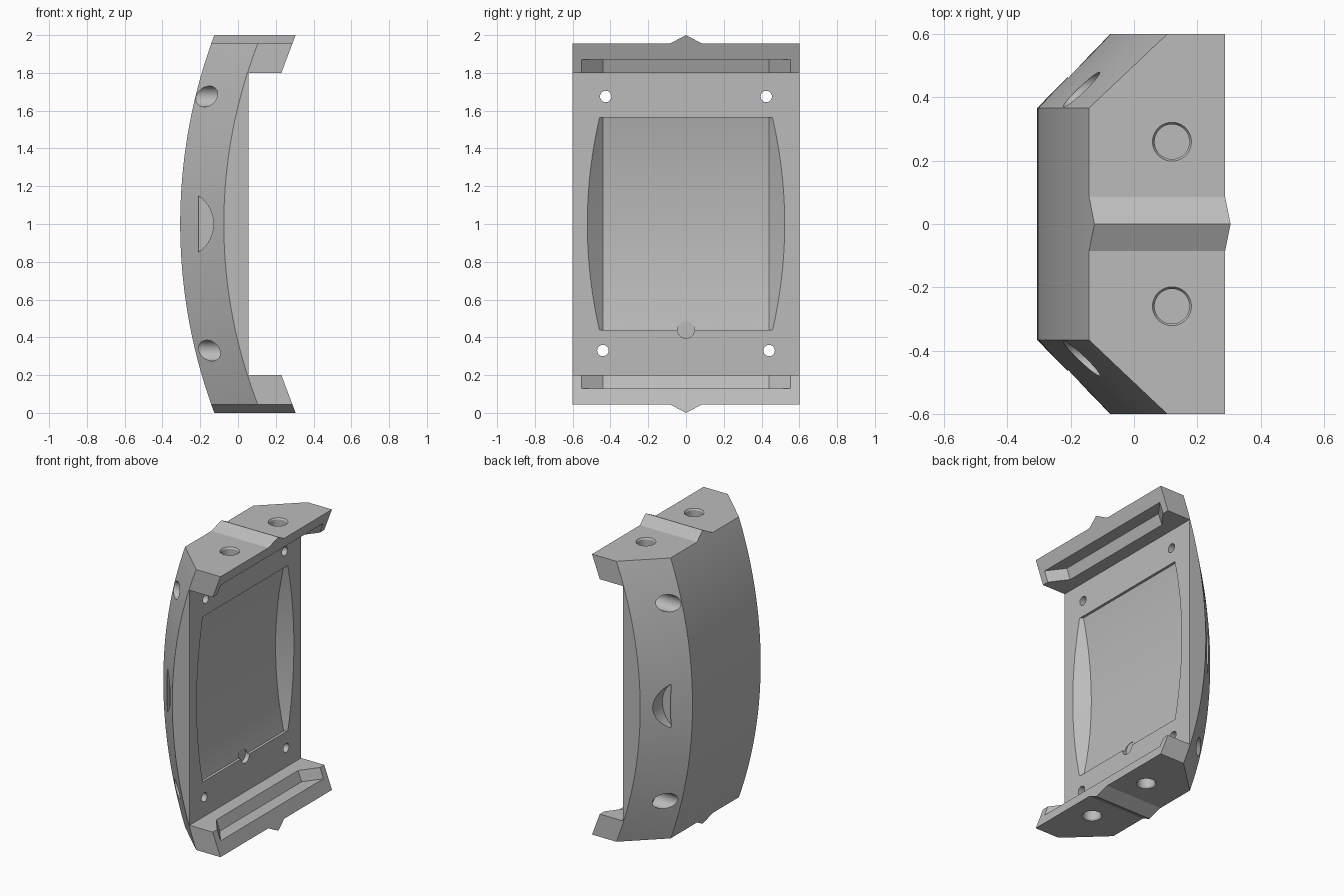
import bpy, bmesh
from math import sin, cos, pi, radians

if "Cube" in bpy.data.objects:
    bpy.data.objects.remove(bpy.data.objects["Cube"], do_unlink=True)

AXIS_X, MID_Z, SLOPE = 2.55, 1.0, 0.375   # centre of the curved front, rake of the end lips


def loft(name, rings):
    """Solid through equal-length rings of points, capped at both ends."""
    bm = bmesh.new()
    rows = [[bm.verts.new(p) for p in ring] for ring in rings]
    n = len(rows[0])
    for a, b in zip(rows, rows[1:]):
        for i in range(n):
            j = (i + 1) % n
            bm.faces.new((a[i], a[j], b[j], b[i]))
    bm.faces.new(rows[0])
    bm.faces.new(rows[-1])
    bmesh.ops.recalc_face_normals(bm, faces=bm.faces)
    mesh = bpy.data.meshes.new(name)
    bm.to_mesh(mesh)
    bm.free()
    ob = bpy.data.objects.new(name, mesh)
    bpy.context.collection.objects.link(ob)
    return ob


def sweep(name, section, steps=72):
    """Swing a (radius, y) section about the axis of the curved front."""
    angles = [radians(-28 + 56 * i / steps) for i in range(steps + 1)]
    return loft(name, [[(AXIS_X - r * cos(a), y, MID_Z + r * sin(a)) for r, y in section]
                       for a in angles])


def rod(name, axis, ends, centre, radii, sides=40):
    """Round rod along x or z, tapered when its two radii differ."""
    rings = []
    for e, r in zip(ends, radii):
        circle = [(centre[0] + r * cos(2 * pi * i / sides),
                   centre[1] + r * sin(2 * pi * i / sides)) for i in range(sides)]
        rings.append([(e, u, v) if axis == "x" else (u, v, e) for u, v in circle])
    return loft(name, rings)


def combine(target, tool, operation="DIFFERENCE"):
    """Apply a boolean and discard the tool."""
    mod = target.modifiers.new("cut", "BOOLEAN")
    mod.operation, mod.object, mod.solver = operation, tool, "EXACT"
    bpy.context.view_layer.update()
    result = bpy.data.meshes.new_from_object(
        target.evaluated_get(bpy.context.evaluated_depsgraph_get()))
    target.modifiers.clear()
    target.data = result
    bpy.data.objects.remove(tool, do_unlink=True)


def mirrored(points):
    """Complete a half outline by mirroring the first coordinate."""
    return points + [(-a, b) for a, b in reversed(points)]


# Curved shell with bevelled sides
half = [(0.6, 2.2), (0.6, 2.625), (0.367, 2.856)]
frame = sweep("curved_frame", [(r, y) for y, r in mirrored(half)])

# Side outline: flat back between two raked end lips
lower = [(-0.6, -0.1), (0.23 + SLOPE * 0.3, -0.1), (0.23, 0.2), (0.055, 0.2)]
outline = lower + [(x, 2 - z) for x, z in reversed(lower)]
combine(frame, loft("side_outline", [[(x, y, z) for x, z in outline] for y in (-0.7, 0.7)]),
        "INTERSECT")

# End outline: flat ends, each with a central ridge
ends = [(0.7, 0.045), (0.085, 0.045), (0, 0), (-0.085, 0.045), (-0.7, 0.045)]
outline = ends + [(y, 2 - z) for y, z in reversed(ends)]
combine(frame, loft("end_outline", [[(x, y, z) for y, z in outline] for x in (-0.7, 0.7)]),
        "INTERSECT")

# Shallow curved recess in the back
recess = sweep("recess", [(r, y) for y, r in mirrored([(0.75, 2.275), (0.44, 2.575)])])
bounds = [(-0.9, 0.44), (0.9, 0.44), (0.9, 1.565), (-0.9, 1.565)]
combine(recess, loft("recess_bounds", [[(x, y, z) for y, z in bounds] for x in (-0.5, 0.5)]),
        "INTERSECT")
combine(frame, recess)
combine(frame, rod("cable_notch", "x", (0.025, 0.2), (0, 0.44), (0.045, 0.045)))

for end in (0, 1):
    place = lambda z: 2 - z if end else z

    # Slot with slanted ends in each lip
    plan = [(0.145, 0.44), (0.235, 0.56), (0.5, 0.56)]
    plan = plan + [(x, -y) for x, y in reversed(plan)]
    combine(frame, loft("lip_slot", [[(x + SLOPE * (0.2 - z), y, place(z)) for x, y in plan]
                                     for z in (0.13, 0.3)]))

    for side in (-1, 1):
        # Sockets in the end faces, with a tapered mouth
        for name, depths, radii in (("socket", (0.0, 0.115), (0.055, 0.055)),
                                    ("socket_mouth", (0.035, 0.055), (0.068, 0.055))):
            combine(frame, rod(name, "z", [place(d) for d in depths],
                               (0.12, side * 0.26), radii))
        # Through holes, widened where they leave the bevelled side
        spot = (side * 0.425, 1.675) if end else (side * 0.44, 0.33)
        combine(frame, rod("bolt_hole", "x", (-0.5, 0.3), spot, (0.03, 0.03)))
        combine(frame, rod("bolt_head_bore", "x", (-0.5, -0.04), spot, (0.055, 0.055)))

# Half-moon slot in each bevelled side
arc = [radians(-56 + 112 * i / 24) for i in range(25)]
moon = [(-0.31 + 0.18 * cos(a), MID_Z + 0.18 * sin(a)) for a in arc]
for side in (-1, 1):
    combine(frame, loft("half_moon_slot", [[(x, side * y, z) for x, z in moon]
                                           for y in (0.44, 0.7)]))

# Single grey finish
grey = bpy.data.materials.new("plain_grey")
grey.use_nodes = True
colour = (0.5, 0.5, 0.5, 1)
grey.diffuse_color = colour
grey.node_tree.nodes["Principled BSDF"].inputs["Base Color"].default_value = colour
frame.data.materials.clear()
frame.data.materials.append(grey)

bpy.ops.object.select_all(action="DESELECT")
frame.select_set(True)
bpy.context.view_layer.objects.active = frame
bpy.ops.object.shade_smooth_by_angle(angle=radians(25))
